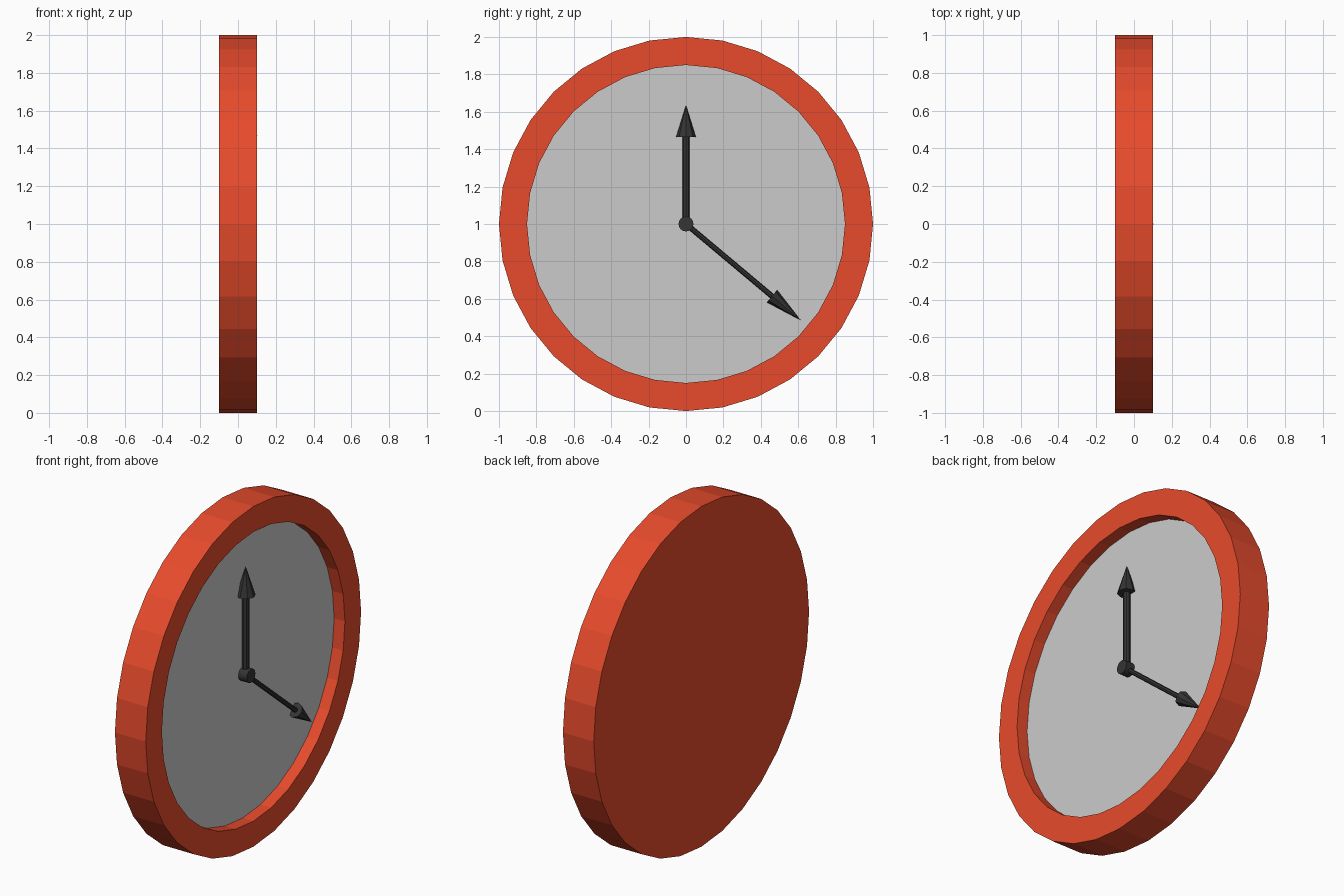
import bpy, bmesh, math
from mathutils import Matrix, Vector

if "Cube" in bpy.data.objects:
    bpy.data.objects.remove(bpy.data.objects["Cube"])

RED, GREY, DARK = (0.8, 0.07, 0.025), None, (0.035, 0.035, 0.035)
CENTRE_Z = 1.0


def material(name, rgb):
    m = bpy.data.materials.new(name)
    m.diffuse_color = (*rgb, 1)
    m.use_nodes = True
    m.node_tree.nodes["Principled BSDF"].inputs["Base Color"].default_value = m.diffuse_color
    return m


red, dark = material("red", RED), material("dark", DARK)


def finish(bm, name, mat=None):
    bmesh.ops.recalc_face_normals(bm, faces=bm.faces)
    me = bpy.data.meshes.new(name)
    bm.to_mesh(me)
    bm.free()
    ob = bpy.data.objects.new(name, me)
    bpy.context.collection.objects.link(ob)
    if mat:
        me.materials.append(mat)
    return ob


def ring(bm, x, r, n=32):
    return [bm.verts.new((x, r * math.cos(2 * math.pi * i / n),
                          CENTRE_Z + r * math.sin(2 * math.pi * i / n))) for i in range(n)]


def bridge(bm, a, b):
    for i in range(len(a)):
        j = (i + 1) % len(a)
        bm.faces.new((a[i], a[j], b[j], b[i]))


# Case: closed back, outer wall, front rim and recess wall
bm = bmesh.new()
loops = [ring(bm, x, r) for x, r in ((-0.1, 1), (0.1, 1), (0.1, 0.85), (0.03, 0.85))]
bm.faces.new(loops[0])
for a, b in zip(loops, loops[1:]):
    bridge(bm, a, b)
finish(bm, "case", red)

# Dial at the bottom of the recess
bm = bmesh.new()
face = bm.faces.new(ring(bm, 0.03, 0.85))
if face.normal.x < 0:
    face.normal_flip()
me = finish(bm, "dial").data
if me.polygons[0].normal.x < 0:
    me.flip_normals()


# Hands: a thin round shaft with a cone tip, turned clockwise from twelve
def hand(name, angle, shaft_r, shaft_len, head_r, length, x=0.05):
    bm = bmesh.new()
    turn = Matrix.Translation((x, 0, CENTRE_Z)) @ Matrix.Rotation(-math.radians(angle), 4, 'X')
    for r1, r2, z0, z1 in ((shaft_r, shaft_r, 0, shaft_len), (head_r, 0, shaft_len, length)):
        bmesh.ops.create_cone(bm, cap_ends=True, segments=8, radius1=r1, radius2=r2, depth=z1 - z0,
                              matrix=turn @ Matrix.Translation((0, 0, (z0 + z1) / 2)))
    finish(bm, name, dark)


hand("hour_hand", 0, 0.02, 0.465, 0.053, 0.635)
hand("minute_hand", 130, 0.014, 0.6, 0.043, 0.8)

# Hub pin
bm = bmesh.new()
bmesh.ops.create_cone(bm, cap_ends=True, segments=16, radius1=0.04, radius2=0.04, depth=0.055,
                      matrix=Matrix.Translation((0.0575, 0, CENTRE_Z)) @ Matrix.Rotation(math.pi / 2, 4, 'Y'))
finish(bm, "hub", dark)
